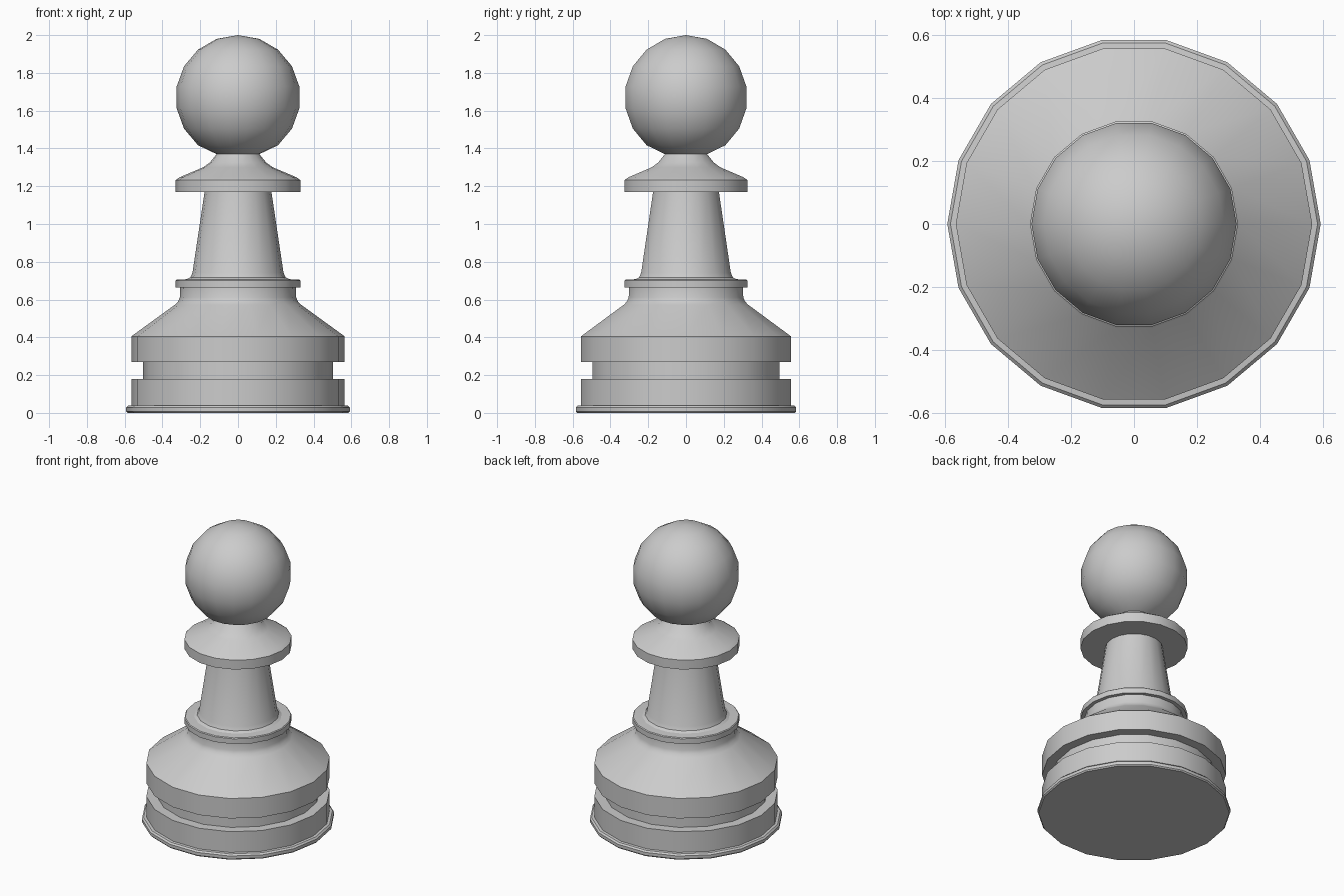
import bpy, bmesh
from math import pi, sin, cos, radians

if "Cube" in bpy.data.objects:
    bpy.data.objects.remove(bpy.data.objects["Cube"])

SIDES = 18


def lathe(name, profile):
    """Turn a (radius, height) profile, listed bottom to top, around z."""
    bm = bmesh.new()
    rings = []
    for r, z in profile:
        if r == 0:
            rings.append([bm.verts.new((0, 0, z))] * SIDES)
        else:
            rings.append([bm.verts.new((r * cos(2 * pi * i / SIDES),
                                        r * sin(2 * pi * i / SIDES), z))
                          for i in range(SIDES)])
    for low, high in zip(rings, rings[1:]):
        for i in range(SIDES):
            j = (i + 1) % SIDES
            corners = [low[i], low[j], high[j], high[i]]
            bm.faces.new(list(dict.fromkeys(corners)))
    mesh = bpy.data.meshes.new(name)
    bm.to_mesh(mesh)
    bm.free()
    obj = bpy.data.objects.new(name, mesh)
    bpy.context.collection.objects.link(obj)
    bpy.ops.object.select_all(action='DESELECT')
    obj.select_set(True)
    bpy.context.view_layer.objects.active = obj
    bpy.ops.object.shade_smooth_by_angle(angle=radians(35))
    return obj


# Foot: thin lip, drum and the recessed groove above it
lathe("foot", [(0, 0), (0.585, 0), (0.592, 0.008), (0.592, 0.028), (0.582, 0.038),
               (0.565, 0.04), (0.565, 0.18), (0.502, 0.18), (0.502, 0.27)])

# Sloped body flaring in to the waist
lathe("body", [(0.502, 0.27), (0.565, 0.27), (0.565, 0.405), (0.335, 0.572),
               (0.317, 0.59), (0.308, 0.612), (0.306, 0.665)])

# Ring at the bottom of the stem
lathe("waist_ring", [(0.306, 0.665), (0.33, 0.665), (0.33, 0.7),
                     (0.325, 0.705), (0.27, 0.708)])

# Tapered stem with a small fillet
lathe("stem", [(0.27, 0.708), (0.252, 0.718), (0.241, 0.742), (0.177, 1.17)])

# Collar under the head
lathe("collar", [(0.177, 1.17), (0.33, 1.17), (0.33, 1.233), (0.308, 1.248),
                 (0.185, 1.3), (0.15, 1.325), (0.113, 1.37)])

# Ball head, open where it meets the collar
R, CZ = 0.33, 1.67
head = [(R * sin(radians(a)), CZ - R * cos(radians(a))) for a in range(20, 180, 20)]
lathe("head", [(0.113, 1.37)] + head[1:] + [(0, CZ + R)])
